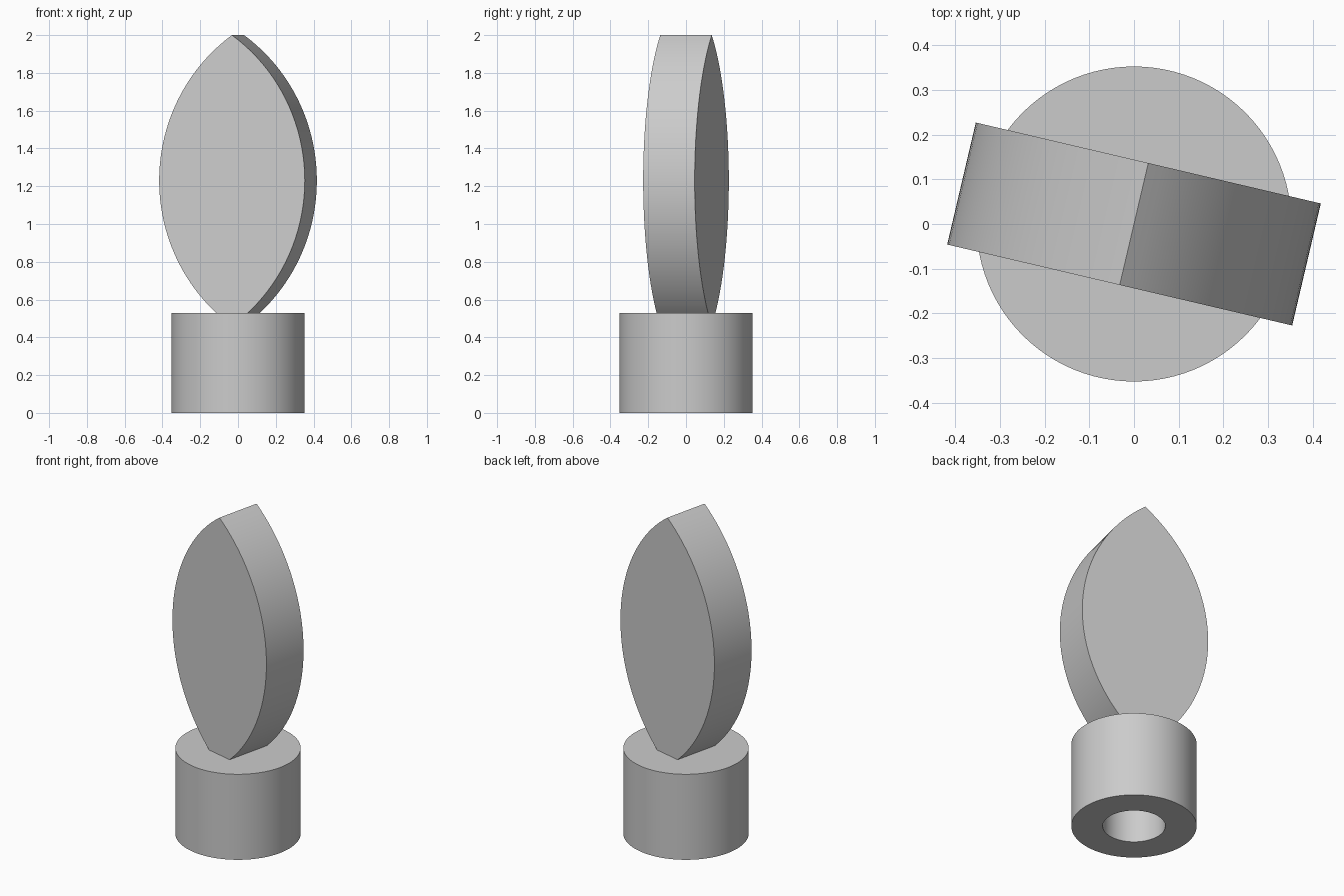
import bpy
import bmesh
import math
from mathutils import Matrix, Vector

cube = bpy.data.objects.get("Cube")
if cube:
    bpy.data.objects.remove(cube, do_unlink=True)

GREY = (0.6, 0.6, 0.6, 1.0)
grey = bpy.data.materials.new("plain_grey")
grey.use_nodes = True
grey.diffuse_color = GREY
grey.node_tree.nodes["Principled BSDF"].inputs["Base Color"].default_value = GREY


def finish(bm, name):
    """Turn a bmesh into a named object with smooth curves and sharp edges."""
    bmesh.ops.remove_doubles(bm, verts=bm.verts, dist=1e-5)
    bmesh.ops.recalc_face_normals(bm, faces=bm.faces)
    mesh = bpy.data.meshes.new(name)
    bm.to_mesh(mesh)
    bm.free()
    mesh.materials.append(grey)
    obj = bpy.data.objects.new(name, mesh)
    bpy.context.collection.objects.link(obj)
    bpy.ops.object.select_all(action="DESELECT")
    obj.select_set(True)
    bpy.context.view_layer.objects.active = obj
    bpy.ops.object.shade_smooth_by_angle(angle=math.radians(30))
    return obj


# Round base with a blind socket in its underside, turned from a profile
RADIUS, HOLE, HEIGHT, DEPTH = 0.352, 0.176, 0.53, 0.42
profile = [(0, DEPTH), (HOLE, DEPTH), (HOLE, 0), (RADIUS, 0), (RADIUS, HEIGHT), (0, HEIGHT)]
bm = bmesh.new()
verts = [bm.verts.new((r, 0, z)) for r, z in profile]
edges = [bm.edges.new(pair) for pair in zip(verts, verts[1:])]
bmesh.ops.spin(bm, geom=verts + edges, cent=(0, 0, 0), axis=(0, 0, 1),
               angle=math.tau, steps=96, use_duplicate=False)
bmesh.ops.dissolve_degenerate(bm, dist=1e-5, edges=bm.edges)
finish(bm, "base")

# Pointed leaf-shaped blade: two mirrored arcs, extruded and turned about z
HALF_WIDTH, HALF_LENGTH, MIDDLE, THICKNESS = 0.396, 0.77, 1.23, 0.28
STEPS = 40
arc_radius = (HALF_WIDTH ** 2 + HALF_LENGTH ** 2) / (2 * HALF_WIDTH)
half_angle = math.asin(HALF_LENGTH / arc_radius)
outline = []
for side in (1, -1):
    for i in range(STEPS):
        a = half_angle * (2 * i / STEPS - 1)
        x = arc_radius * math.cos(a) - (arc_radius - HALF_WIDTH)
        outline.append((side * x, -THICKNESS / 2, MIDDLE + side * arc_radius * math.sin(a)))
bm = bmesh.new()
face = bm.faces.new([bm.verts.new(p) for p in outline])
extruded = bmesh.ops.extrude_face_region(bm, geom=[face], use_keep_orig=True)
moved = [g for g in extruded["geom"] if isinstance(g, bmesh.types.BMVert)]
bmesh.ops.translate(bm, verts=moved, vec=Vector((0, THICKNESS, 0)))
bmesh.ops.rotate(bm, verts=bm.verts, cent=(0, 0, 0),
                 matrix=Matrix.Rotation(math.radians(-13.2), 3, "Z"))
finish(bm, "blade")
